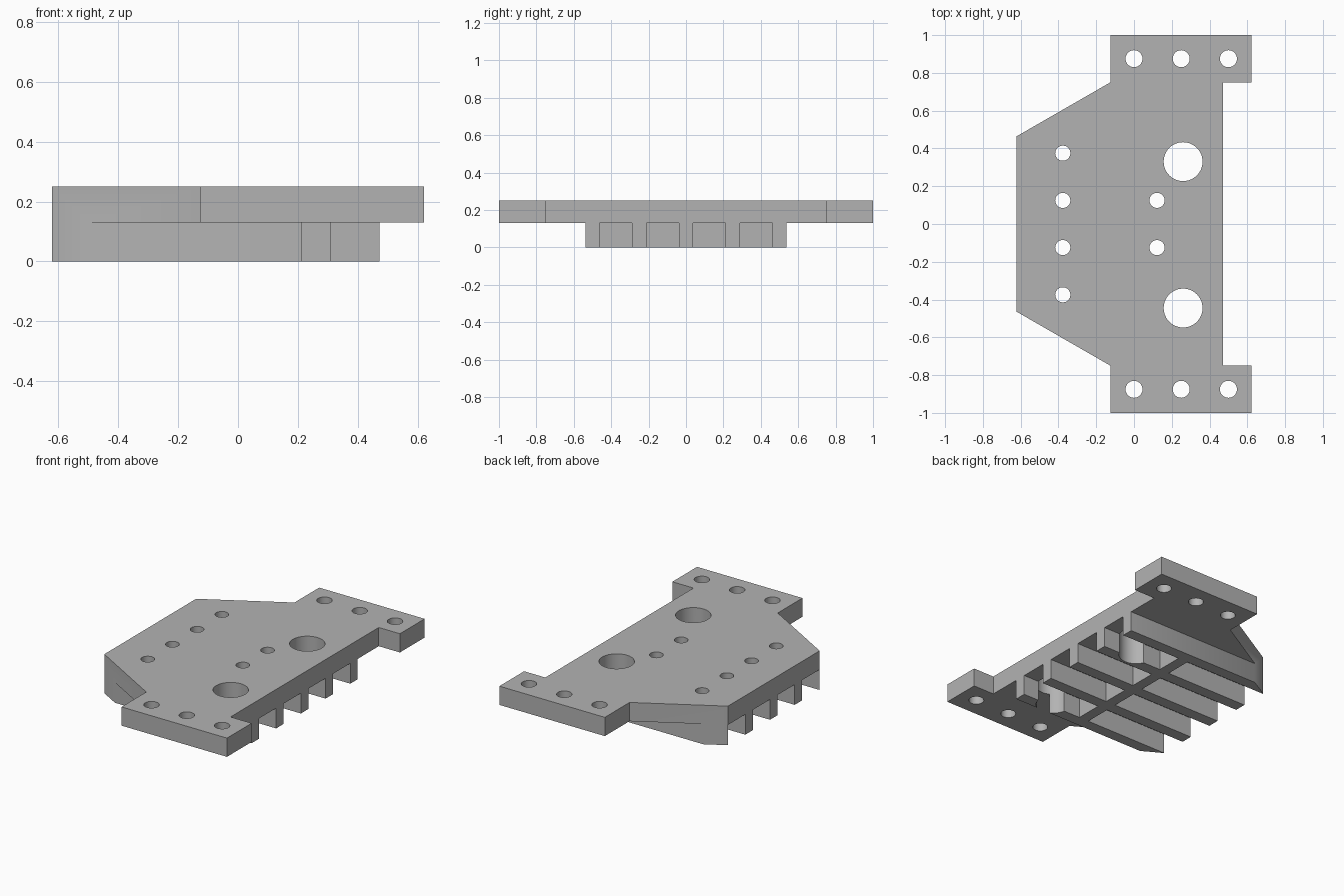
import bpy
import bmesh
from math import radians
from mathutils import Matrix, Vector

cube = bpy.data.objects.get("Cube")
if cube:
    bpy.data.objects.remove(cube, do_unlink=True)

HEIGHT = 0.25
UNDERSIDE = 0.13      # bottom of the plate, top of the ribs

grey = bpy.data.materials.new("plain grey")
grey.use_nodes = True
colour = (0.45, 0.45, 0.45, 1)
grey.diffuse_color = colour
grey.node_tree.nodes["Principled BSDF"].inputs["Base Color"].default_value = colour


def make_object(name, bm):
    bmesh.ops.recalc_face_normals(bm, faces=bm.faces)
    mesh = bpy.data.meshes.new(name)
    bm.to_mesh(mesh)
    bm.free()
    mesh.materials.append(grey)
    obj = bpy.data.objects.new(name, mesh)
    bpy.context.collection.objects.link(obj)
    return obj


def add_box(bm, low, high):
    low, high = Vector(low), Vector(high)
    matrix = Matrix.Translation((low + high) / 2) @ Matrix.Diagonal((high - low).to_4d())
    bmesh.ops.create_cube(bm, size=1, matrix=matrix)


def add_drill(bm, x, y, radius):
    bmesh.ops.create_cone(bm, cap_ends=True, segments=48, radius1=radius,
                          radius2=radius, depth=1,
                          matrix=Matrix.Translation((x, y, 0.1)))


def cut(target, cutter):
    cutter.hide_render = True
    mod = target.modifiers.new(cutter.name, "BOOLEAN")
    mod.operation = "DIFFERENCE"
    mod.solver = "EXACT"
    mod.object = cutter
    bpy.ops.object.select_all(action="DESELECT")
    bpy.context.view_layer.objects.active = target
    target.select_set(True)
    bpy.ops.object.modifier_apply(modifier=mod.name)
    bpy.data.objects.remove(cutter, do_unlink=True)


# Solid outline: half profile mirrored across y
half = [(-0.622, 0.464), (-0.125, 0.75), (-0.125, 1), (0.622, 1),
        (0.622, 0.75), (0.472, 0.75)]
outline = half + [(x, -y) for x, y in reversed(half)]
bm = bmesh.new()
base = bm.faces.new([bm.verts.new((x, y, 0)) for x, y in outline])
top = bmesh.ops.extrude_face_region(bm, geom=[base])
bmesh.ops.translate(bm, vec=(0, 0, HEIGHT),
                    verts=[v for v in top["geom"] if isinstance(v, bmesh.types.BMVert)])
plate = make_object("ribbed_plate", bm)

# Pockets: clear the underside of both wings, then the slots between ribs,
# which are split by one cross rib
bm = bmesh.new()
for side in (-1, 1):
    ys = sorted((side * 0.536, side * 1.2))
    add_box(bm, (-1, ys[0], -0.2), (1, ys[1], UNDERSIDE))
for y in (-0.375, -0.125, 0.125, 0.375):
    for x1, x2 in ((-1, -0.03), (0.04, 1)):
        add_box(bm, (x1, y - 0.087, -0.2), (x2, y + 0.087, UNDERSIDE))
cut(plate, make_object("pocket_cutter", bm))

# Drilled holes
bm = bmesh.new()
for x in (0, 0.25, 0.5):
    for y in (-0.875, 0.875):
        add_drill(bm, x, y, 0.045)
for y in (-0.375, -0.125, 0.125, 0.375):
    add_drill(bm, -0.377, y, 0.04)
for y in (-0.125, 0.125):
    add_drill(bm, 0.122, y, 0.04)
for y in (-0.445, 0.33):
    add_drill(bm, 0.26, y, 0.103)
cut(plate, make_object("hole_cutter", bm))

bpy.ops.object.shade_smooth_by_angle(angle=radians(30))
